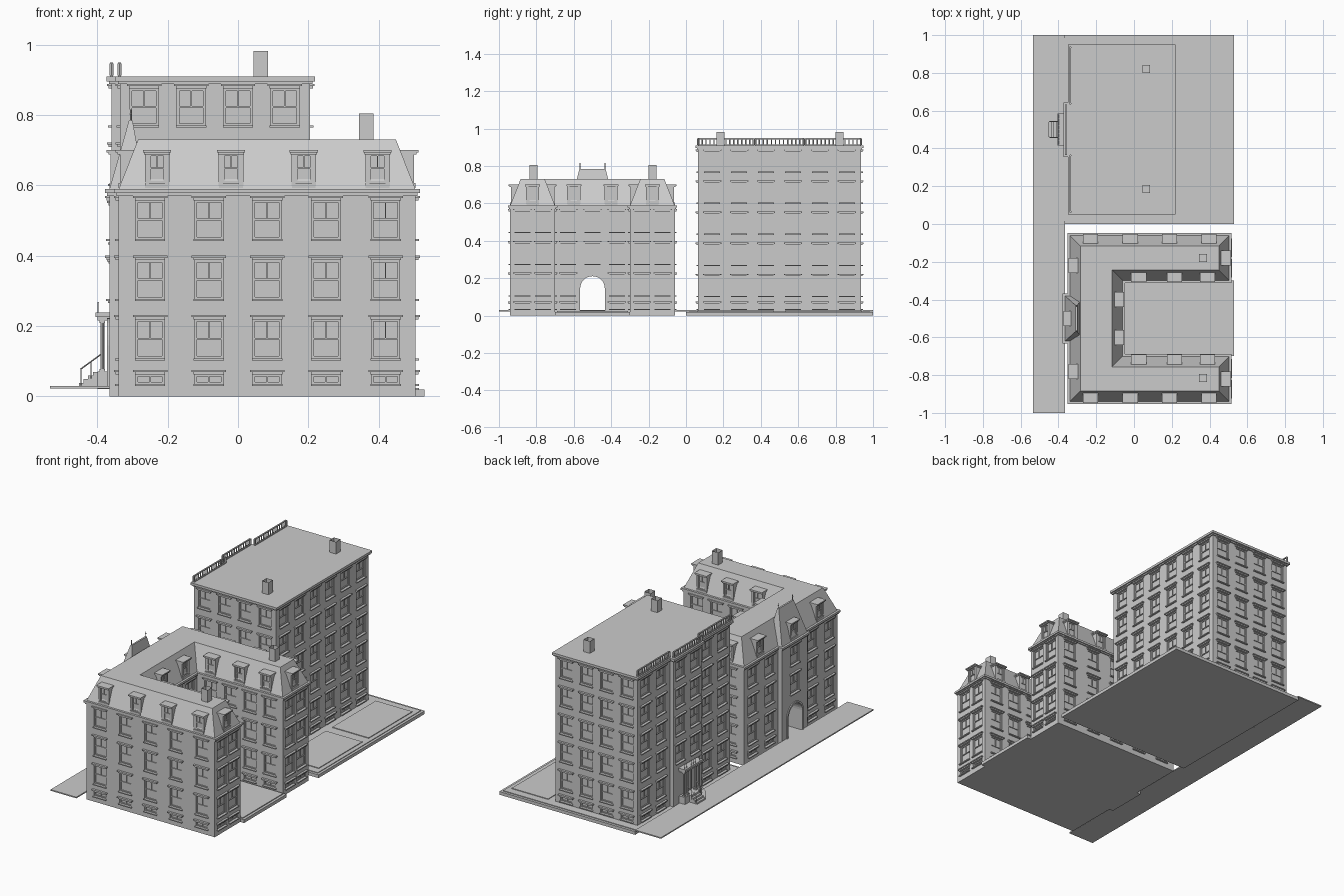
import bpy, bmesh, math
from mathutils import Vector, Matrix

if "Cube" in bpy.data.objects:
    bpy.data.objects.remove(bpy.data.objects["Cube"])


def finish(name, bm):
    bmesh.ops.recalc_face_normals(bm, faces=bm.faces[:])
    me = bpy.data.meshes.new(name)
    bm.to_mesh(me)
    bm.free()
    ob = bpy.data.objects.new(name, me)
    bpy.context.collection.objects.link(ob)
    return ob


def prism(bm, p0, z0, p1, z1):
    """Loft between two outlines, capped at both ends."""
    a = [bm.verts.new((x, y, z0)) for x, y in p0]
    b = [bm.verts.new((x, y, z1)) for x, y in p1]
    for i in range(len(a)):
        j = (i + 1) % len(a)
        bm.faces.new((a[i], a[j], b[j], b[i]))
    bm.faces.new(a[::-1])
    return bm.faces.new(b)


def rect(x0, x1, y0, y1):
    return [(x0, y0), (x1, y0), (x1, y1), (x0, y1)]


def block(bm, x0, x1, y0, y1, z0, z1):
    r = rect(x0, x1, y0, y1)
    return prism(bm, r, z0, r, z1)


def bar(bm, a, b, r, seg=4):
    a, b = Vector(a), Vector(b)
    m = Matrix.Translation((a + b) / 2) @ (b - a).to_track_quat('Z', 'Y').to_matrix().to_4x4()
    bmesh.ops.create_cone(bm, cap_ends=True, segments=seg, radius1=r, radius2=r,
                          depth=(b - a).length, matrix=m)


class Frame:
    """Local axes of a wall: u along it, n outward, z up."""
    def __init__(self, p0, p1):
        self.p0, d = Vector(p0), Vector(p1) - Vector(p0)
        self.len = d.length
        self.d = d.normalized()
        self.n = Vector((self.d.y, -self.d.x))

    def u(self, c):
        return abs(c - (self.p0.x if abs(self.d.x) > 0.5 else self.p0.y))

    def at(self, u, n, z):
        p = self.p0 + self.d * u + self.n * n
        return (p.x, p.y, z)

    def box(self, bm, u0, u1, n0, n1, z0, z1):
        r = [self.at(u, n, 0)[:2] for u, n in rect(u0, u1, n0, n1)]
        prism(bm, r, z0, r, z1)


W, DEPTH = 0.08, 0.010


def sash(bm, f, c, zb, zt, w, n):
    """Window frame, meeting rail and glazing bar in front of a pane at depth n."""
    h, t, o = w / 2, 0.006, n + 0.005
    f.box(bm, c - h, c - h + t, n, o, zb, zt)
    f.box(bm, c + h - t, c + h, n, o, zb, zt)
    f.box(bm, c - h, c + h, n, o, zt - t, zt)
    f.box(bm, c - h, c + h, n, o, zb, zb + t)
    zm = (zb + zt) / 2
    if zt - zb > 0.05:
        f.box(bm, c - h, c + h, n, o, zm - 0.002, zm + 0.003)
        f.box(bm, c - 0.0015, c + 0.0015, n, o, zm, zt)
    else:
        f.box(bm, c - 0.002, c + 0.002, n, o, zb, zt)


def building(name, pts, z0, z1, cols, rows):
    """Closed wall shell with recessed windows, plus a trim object."""
    bm, tr = bmesh.new(), bmesh.new()
    zs = sorted([z0, z1] + [z for r in rows for z in r])
    for i, col in enumerate(cols):
        f = Frame(pts[i], pts[(i + 1) % len(pts)])
        col = [c if isinstance(c, tuple) else (c, 0) for c in col]
        col = [(f.u(c), lo) for c, lo in col]
        us = sorted([0, f.len] + [c + s * W / 2 for c, _ in col for s in (-1, 1)])
        for u0, u1 in zip(us, us[1:]):
            for a, b in zip(zs, zs[1:]):
                q = [(u0, a), (u1, a), (u1, b), (u0, b)]
                o = [bm.verts.new(f.at(u, 0, z)) for u, z in q]
                hit = (a, b) in rows and any(abs((u0 + u1) / 2 - c) < 1e-4 and a > lo for c, lo in col)
                if not hit:
                    bm.faces.new(o)
                    continue
                k = [bm.verts.new(f.at(u, -DEPTH, z)) for u, z in q]
                bm.faces.new(k)
                for m in range(4):
                    bm.faces.new((o[m], o[m - 3], k[m - 3], k[m]))
                c = (u0 + u1) / 2
                sash(tr, f, c, a, b, W, -DEPTH)
                # lintel with cap, and sill
                f.box(tr, c - .043, c + .043, 0, .008, b, b + .007)
                f.box(tr, c - .049, c + .049, 0, .013, b + .007, b + .013)
                f.box(tr, c - .043, c + .043, 0, .010, a - .006, a)
    bmesh.ops.remove_doubles(bm, verts=bm.verts[:], dist=1e-5)
    bmesh.ops.holes_fill(bm, edges=[e for e in bm.edges if e.is_boundary], sides=0)
    finish(name + "_window_trim", tr)
    return finish(name + "_walls", bm)


def chimney(bm, x, y, z0, z1, h=0.021):
    top = block(bm, x - h, x + h, y - h, y + h, z0, z1)
    bmesh.ops.inset_region(bm, faces=[top], thickness=0.009, depth=0)
    bmesh.ops.translate(bm, verts=top.verts[:], vec=(0, 0, -0.03))


# ---- ground: pavement, rear lot with lawns, courtyard paving
bm = bmesh.new()
block(bm, -.535, -.365, -1, 1, .022, .029)
finish("pavement", bm)
bm = bmesh.new()
block(bm, -.365, .53, 0, 1, 0, .019)
block(bm, -.365, .515, .015, .985, .019, .023)
for y in (.06, .53):
    block(bm, .25, .49, y, y + .41, .023, .027)
finish("rear_lot", bm)
bm = bmesh.new()
block(bm, -.06, .53, -.70, -.30, 0, .019)
block(bm, -.06, .515, -.69, -.31, .019, .024)
finish("courtyard_paving", bm)


# ---- courtyard block (U-shaped plan with a gate bay)
def u_plan(o, bay=True):
    x0, x1, ya, yb = -.34 - o, .505 + o, -.94 - o, -.06 + o
    c0, c1, cx, bx, b0, b1 = -.70 + o, -.30 - o, -.06 + o, -.366 - o, -.62 - o, -.38 + o
    p = [(x0, ya), (x1, ya), (x1, c0), (cx, c0), (cx, c1), (x1, c1), (x1, yb), (x0, yb)]
    return p + ([(x0, b1), (bx, b1), (bx, b0), (x0, b0)] if bay else [])


long5 = [-.25, -.083, .083, .25, .42]
court = [.03, .16, .29, .42]
cols = [long5, [-.875, -.765], court, [-.63, (-.5, .24), -.37], court, [-.235, -.125],
        long5, [-.14, -.30], [], [(-.5, .24)], [], [-.70, -.86]]
rows = [(.035, .062), (.108, .218), (.277, .387), (.447, .557)]
walls = building("courtyard_block", u_plan(0), 0, .59, cols, rows)


def arch(r, z0, zs=.145):
    return [(-.5 - r, z0)] + [(-.5 - r * math.cos(t * math.pi / 16), zs + r * math.sin(t * math.pi / 16))
                              for t in range(17)] + [(-.5 + r, z0)]


# gate passage cut through the block
bm = bmesh.new()
f = bm.faces.new([bm.verts.new((-.42, y, z)) for y, z in arch(.066, .027)])
g = bmesh.ops.extrude_face_region(bm, geom=[f])
bmesh.ops.translate(bm, verts=[v for v in g["geom"] if isinstance(v, bmesh.types.BMVert)], vec=(.42, 0, 0))
cutter = finish("gate_cutter", bm)
cutter.hide_render = True
mod = walls.modifiers.new("gate", 'BOOLEAN')
mod.operation, mod.solver, mod.object = 'DIFFERENCE', 'EXACT', cutter
me = bpy.data.meshes.new_from_object(walls.evaluated_get(bpy.context.evaluated_depsgraph_get()))
walls.modifiers.clear()
walls.data = me
bpy.data.objects.remove(cutter)

# moulded surround at both gate ends
bm = bmesh.new()
inner, outer = arch(.066, .027), arch(.077, .027)
for xa, xb in ((-.372, -.36), (-.066, -.055)):
    ring = [[bm.verts.new((x, y, z)) for y, z in p] for x, p in
            ((xa, inner), (xa, outer), (xb, outer), (xb, inner))]
    for k in range(4):
        for i in range(len(inner) - 1):
            bm.faces.new((ring[k][i], ring[k][i + 1], ring[k - 3][i + 1], ring[k - 3][i]))
    for i in (0, -1):
        bm.faces.new([r[i] for r in ring])
finish("gate_surround", bm)

# cornice and mansard roof
bm = bmesh.new()
prism(bm, u_plan(.006), .570, u_plan(.006), .578)
prism(bm, u_plan(.012), .578, u_plan(.012), .590)
finish("courtyard_cornice", bm)
bm = bmesh.new()
prism(bm, u_plan(0, False), .588, u_plan(-.056, False), .731)
finish("mansard_roof", bm)
bm = bmesh.new()
prism(bm, rect(-.366, -.265, -.62, -.38), .588, rect(-.31, -.30, -.57, -.43), .785)
for y in (-.567, -.433):
    bar(bm, (-.305, y, .78), (-.305, y, .815), .002, 6)
    bmesh.ops.create_uvsphere(bm, u_segments=6, v_segments=4, radius=.004,
                              matrix=Matrix.Translation((-.305, y, .803)))
finish("gate_pavilion_roof", bm)

# dormers around the mansard
bm = bmesh.new()
row4, row3 = [-.23, -.02, .187, .397], [.025, .215, .39]
plan = u_plan(0)
for i, cs in {0: row4, 6: row4, 1: [-.82], 5: [-.18], 2: row3, 4: row3, 3: [-.6, -.4],
              7: [-.22], 11: [-.78], 9: [-.5]}.items():
    f = Frame(plan[i], plan[(i + 1) % 12])
    for c in map(f.u, cs):
        f.box(bm, c - .034, c + .034, -.055, -.012, .59, .69)
        for s in (-1, 1):
            f.box(bm, c + s * .029 - .006, c + s * .029 + .006, -.014, -.004, .592, .69)
        f.box(bm, c - .034, c + .034, -.014, 0, .592, .606)
        sash(bm, f, c, .606, .69, .048, -.012)
        f.box(bm, c - .037, c + .037, -.052, .003, .688, .694)
        f.box(bm, c - .040, c + .040, -.055, .008, .694, .701)
finish("dormers", bm)

# ---- tall apartment block
def t_plan(o):
    x0, x1, y0, y1 = -.335 - o, .205 + o, .065 - o, .935 + o
    bx, b0, b1 = -.36 - o, .37 - o, .63 + o
    return [(x0, y0), (x1, y0), (x1, y1), (x0, y1), (x0, b1), (bx, b1), (bx, b0), (x0, b0)]


side4 = [-.267, -.133, 0, .133]
six = [.14, .284, .428, .572, .716, .86]
rows = [(.035, .062)] + [(round(.106 + .166 * i, 4), round(.211 + .166 * i, 4)) for i in range(5)]
building("tall_block", t_plan(0), .01, .895,
         [side4, six, side4, [.716, .86], [], [(.43, .24), (.57, .24)], [], [.14, .284]], rows)
bm = bmesh.new()
prism(bm, t_plan(.007), .888, t_plan(.007), .896)
prism(bm, t_plan(.014), .896, t_plan(.014), .910)
finish("tall_block_cornice_roof", bm)

# street-side roof balustrade
bm = bmesh.new()
for x, ya, yb in ((-.337, .065, .362), (-.360, .37, .63), (-.337, .638, .935)):
    n = round((yb - ya) / .022)
    block(bm, x - .004, x + .004, ya, yb, .943, .949)
    block(bm, x - .004, x + .004, ya, yb, .910, .915)
    for i in range(n + 1):
        y = ya + (yb - ya) * i / n
        bar(bm, (x, y, .912), (x, y, .946), .0035 if 0 < i < n else .006, 6)
finish("roof_balustrade", bm)

bm = bmesh.new()
for y in (.185, .82):
    chimney(bm, .065, y, .90, .982)
for y in (-.18, -.815):
    chimney(bm, .365, y, .72, .805)
finish("chimneys", bm)

# ---- entrance: porch, door, steps and handrails
bm = bmesh.new()
block(bm, -.40, -.355, .42, .58, .02, .07)
for i in range(4):
    block(bm, -.452 + .013 * i, -.39, .46, .54, .025, .038 + .0105 * i)
block(bm, -.40, -.355, .42, .58, .215, .226)
block(bm, -.405, -.355, .415, .585, .226, .238)
for y in (.43, .46, .54, .57):
    bar(bm, (-.386, y, .07), (-.386, y, .215), .006, 10)
    block(bm, -.394, -.378, y - .008, y + .008, .07, .078)
    block(bm, -.394, -.378, y - .008, y + .008, .208, .216)
finish("entrance_porch", bm)
bm = bmesh.new()
for y in (.47, .53):
    block(bm, -.366, -.355, y - .005, y + .005, .07, .20)
block(bm, -.366, -.355, .465, .535, .19, .20)
block(bm, -.363, -.355, .475, .525, .07, .19)
finish("entrance_door", bm)
bm = bmesh.new()
for y in (.458, .542):
    bar(bm, (-.448, y, .077), (-.386, y, .122), .002)
    for x, z, t in ((-.447, .03, .078), (-.418, .05, .099), (-.390, .07, .119)):
        bar(bm, (x, y, z), (x, y, t), .0015)
for i in range(9):
    y = .42 + .02 * i
    bar(bm, (-.398, y, .236), (-.398, y, .268), .0015)
bar(bm, (-.398, .42, .266), (-.398, .58, .266), .002)
finish("entrance_railings", bm)
